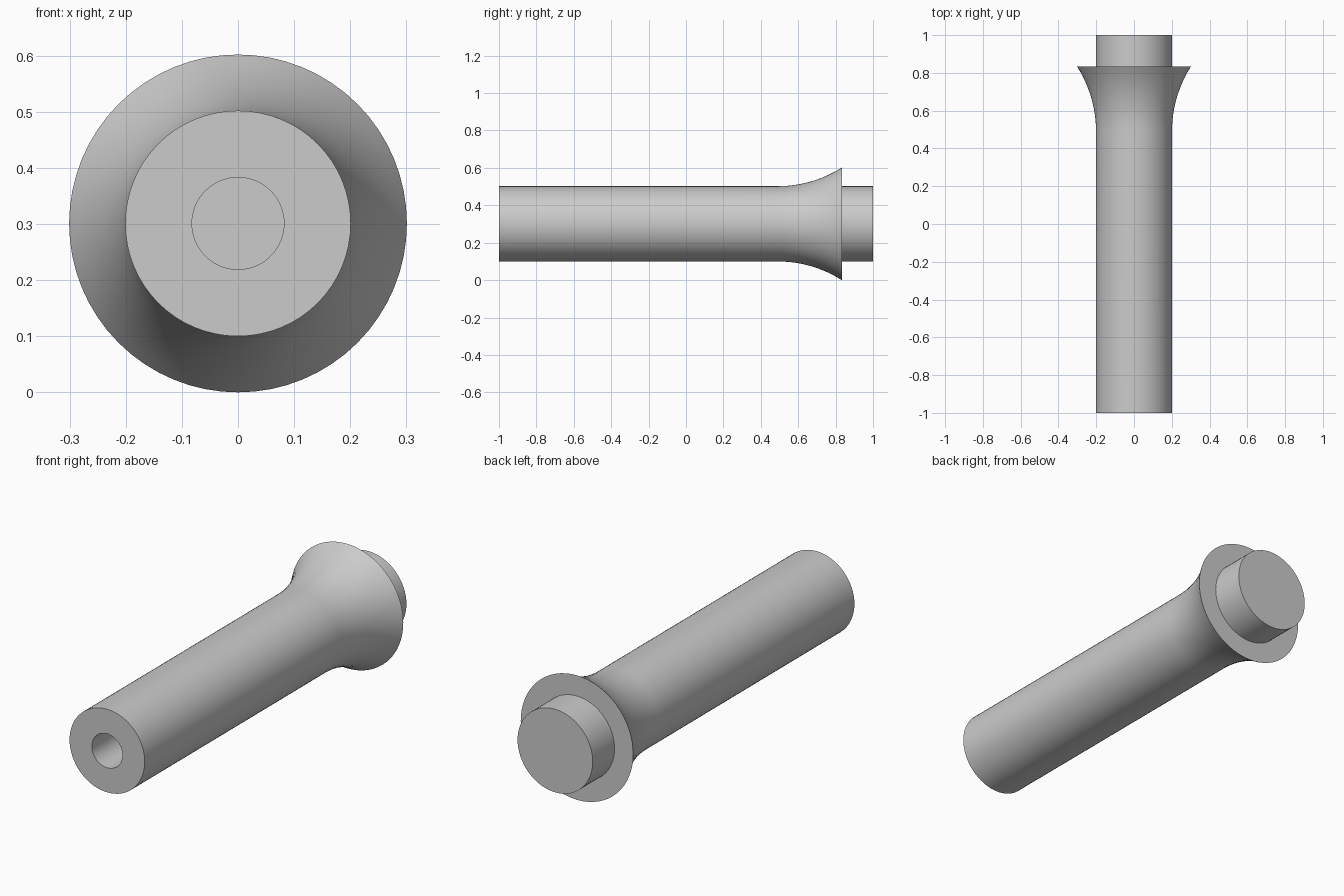
import bpy, bmesh, math

cube = bpy.data.objects.get("Cube")
if cube:
    bpy.data.objects.remove(cube, do_unlink=True)

SIDES = 64
AXIS_Z = 0.301     # height of the centre line
BODY_R = 0.201
RIM_R = 0.301
BORE_R = 0.082
FLARE_Y, RIM_Y = 0.49, 0.833

grey = bpy.data.materials.new("plain grey")
grey.use_nodes = True
colour = (0.6, 0.6, 0.6, 1)
grey.diffuse_color = colour
grey.node_tree.nodes["Principled BSDF"].inputs["Base Color"].default_value = colour


def lathe(name, profile):
    """Spin (radius, y) points around the long axis; ends on the axis are closed."""
    bm = bmesh.new()
    verts = [bm.verts.new((r, y, 0)) for r, y in profile]
    edges = [bm.edges.new(pair) for pair in zip(verts, verts[1:])]
    bmesh.ops.spin(bm, geom=verts + edges, cent=(0, 0, 0), axis=(0, 1, 0),
                   angle=math.tau, steps=SIDES, use_duplicate=False)
    bmesh.ops.remove_doubles(bm, verts=bm.verts, dist=1e-5)
    bmesh.ops.recalc_face_normals(bm, faces=bm.faces)
    mesh = bpy.data.meshes.new(name)
    bm.to_mesh(mesh)
    bm.free()
    mesh.materials.append(grey)
    obj = bpy.data.objects.new(name, mesh)
    obj.location.z = AXIS_Z
    bpy.context.collection.objects.link(obj)
    bpy.ops.object.select_all(action="DESELECT")
    obj.select_set(True)
    bpy.context.view_layer.objects.active = obj
    bpy.ops.object.shade_smooth_by_angle(angle=math.radians(30))
    return obj


# Concave flare: an arc tangent to the body, ending at the rim
rise, run = RIM_R - BODY_R, RIM_Y - FLARE_Y
arc_r = (rise ** 2 + run ** 2) / (2 * rise)
sweep = math.asin(run / arc_r)
flare = [(BODY_R + arc_r * (1 - math.cos(sweep * i / 12)),
          FLARE_Y + arc_r * math.sin(sweep * i / 12)) for i in range(13)]

# Blind bore, front face, body, flare, flat rim back and rear plug
bore = [(0, -0.5), (BORE_R, -0.5), (BORE_R, -1)]
plug = [(BODY_R, RIM_Y), (BODY_R, 1), (0, 1)]
lathe("flared_tube", bore + [(BODY_R, -1)] + flare + plug)
